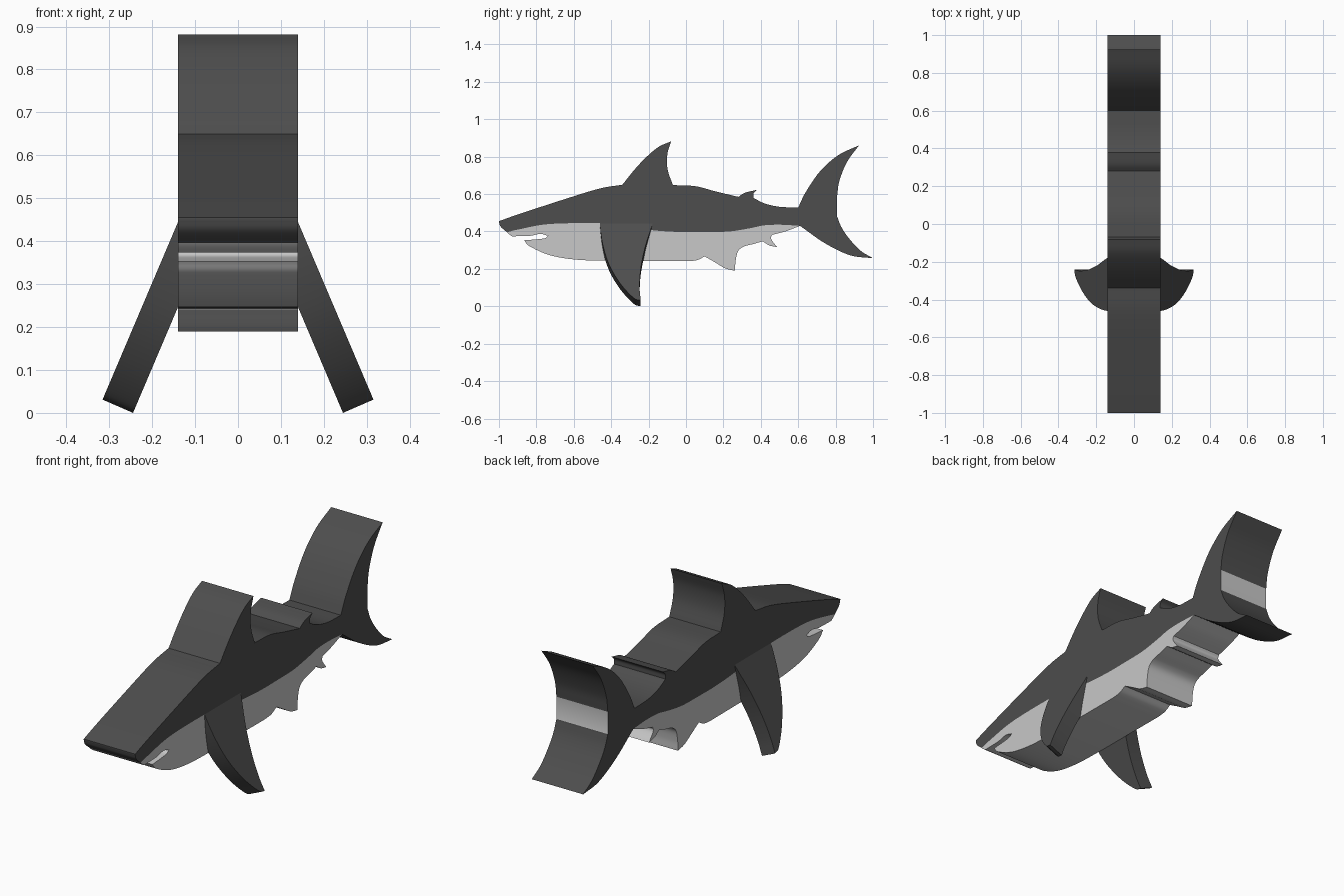
import bpy, bmesh
from mathutils import Vector

if "Cube" in bpy.data.objects:
    bpy.data.objects.remove(bpy.data.objects["Cube"])

HALF = 0.14  # half thickness of the slab body


def material(name, v):
    m = bpy.data.materials.new(name)
    m.diffuse_color = (v, v, v, 1)
    m.use_nodes = True
    m.node_tree.nodes["Principled BSDF"].inputs["Base Color"].default_value = m.diffuse_color
    return m


DARK = material("dark grey", 0.075)
LIGHT = material("light grey", 0.58)


def smooth_run(pts, steps=6):
    """Smooth curve through the points of one run; the run's ends stay corners."""
    if len(pts) < 3:
        return [Vector(p) for p in pts]
    p = [Vector(q) for q in pts]
    p = [2 * p[0] - p[1]] + p + [2 * p[-1] - p[-2]]
    out = []
    for a, b, c, d in zip(p, p[1:], p[2:], p[3:]):
        for i in range(steps):
            t = i / steps
            out.append(0.5 * (2 * b + (c - a) * t + (2 * a - 5 * b + 4 * c - d) * t ** 2
                              + (3 * b - a - 3 * c + d) * t ** 3))
    return out + [p[-2]]


def outline(runs):
    """Join runs end to end; each run starts where the previous one stopped."""
    pts = []
    for k, run in enumerate(runs):
        full = run if k == 0 else [tuple(pts[-1])] + run
        pts += smooth_run(full)[0 if k == 0 else 1:]
    return pts


def slab(name, side_a, side_b, mats):
    """Solid between two matching outlines."""
    bm = bmesh.new()
    a = [bm.verts.new(p) for p in side_a]
    b = [bm.verts.new(p) for p in side_b]
    bm.faces.new(a)
    bm.faces.new(b[::-1])
    n = len(a)
    for i in range(n):
        j = (i + 1) % n
        bm.faces.new((a[j], a[i], b[i], b[j]))
    bmesh.ops.recalc_face_normals(bm, faces=bm.faces)
    me = bpy.data.meshes.new(name)
    bm.to_mesh(me)
    bm.free()
    for m in mats:
        me.materials.append(m)
    ob = bpy.data.objects.new(name, me)
    bpy.context.collection.objects.link(ob)
    bpy.ops.object.select_all(action='DESELECT')
    ob.select_set(True)
    bpy.context.view_layer.objects.active = ob
    bpy.ops.object.shade_smooth_by_angle(angle=0.5)
    return ob


def body_slab(name, pts, mats):
    return slab(name, [(-HALF, y, z) for y, z in pts], [(HALF, y, z) for y, z in pts], mats)


# Line where the dark back meets the light belly, tail to snout
SEAM = [(.61, .43), (.51, .436), (.42, .433), (.34, .417), (.23, .40), (.10, .397), (-.03, .397),
        (-.18, .407), (-.30, .43), (-.46, .444), (-.73, .44), (-.89, .412), (-.957, .396)]

# Dark back with dorsal fins and tail
back = body_slab("back_and_tail", outline([
    [(-1, .455), (-.887, .495), (-.626, .58), (-.46, .63), (-.34, .65)],         # head
    [(-.28, .725), (-.22, .79), (-.15, .85), (-.08, .882)],                      # dorsal fin
    [(-.10, .81), (-.098, .73), (-.07, .648)],
    [(.05, .642), (.155, .615), (.28, .585)],                                    # rear back
    [(.316, .607), (.38, .623)],                                                 # small fin
    [(.362, .605), (.36, .58)],
    [(.42, .55), (.50, .532), (.60, .528)],
    [(.64, .61), (.717, .722), (.813, .807), (.925, .861)],                      # tail top lobe
    [(.86, .77), (.82, .67), (.808, .59)],
    [(.808, .48)],                                                               # tail notch
    [(.83, .425), (.866, .37), (.93, .30), (1, .257)],                           # tail low lobe
    [(.877, .273), (.743, .337), (.61, .43)],
    SEAM[1:],
    [(-.99, .425), (-1, .45)],                                                   # snout
]), [DARK, LIGHT])

# Light patch in the tail notch
for f in back.data.polygons:
    if f.normal.y > 0.9 and f.center.y > 0.78 and 0.48 < f.center.z < 0.59:
        f.material_index = 1

# Light belly with mouth slit and lower fins
body_slab("belly", outline([
    SEAM[::-1],
    [(.53, .40), (.46, .382)],
    [(.455, .36), (.487, .316)],                                                 # anal fin
    [(.444, .326), (.41, .348)],
    [(.36, .333), (.31, .32), (.278, .294), (.265, .24), (.262, .19)],           # pelvic fin
    [(.21, .203), (.155, .235), (.10, .267)],
    [(.06, .247), (.01, .241)],
    [(-.406, .243)],
    [(-.583, .249), (-.727, .273), (-.834, .32), (-.866, .353)],                 # jaw
    [(-.80, .358), (-.754, .364), (-.738, .377)],                                # mouth slit
    [(-.78, .387), (-.834, .377), (-.93, .374)],
    [(-.95, .388)],
]), [LIGHT])

# Pectoral fins: leaning slabs on both sides
fin = outline([
    [(-.45, .50), (-.46, .444), (-.445, .33), (-.41, .22), (-.35, .12), (-.28, .045), (-.242, .031)],
    [(-.248, .1), (-.242, .2), (-.22, .31), (-.19, .406), (-.18, .44), (-.17, .50)],
])
for side, name in ((1, "left_pectoral_fin"), (-1, "right_pectoral_fin")):
    outer = [(HALF + (.444 - z) * .425, y, z) for y, z in fin]
    slab(name, [(side * x, y, z) for x, y, z in outer],
         [(side * (x - .071), y, z - .031) for x, y, z in outer], [DARK])
